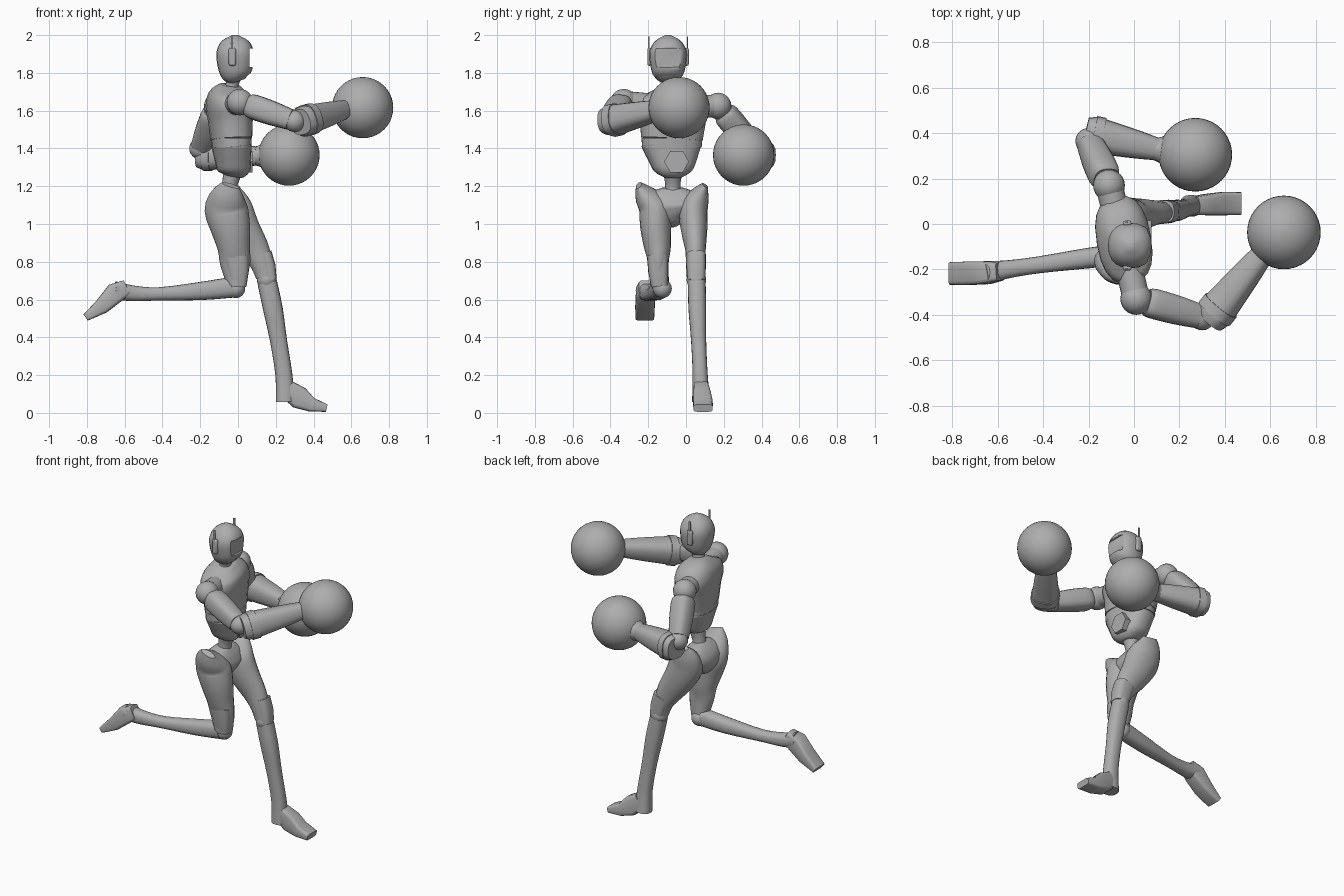
import bpy, bmesh, math
from mathutils import Vector

cube = bpy.data.objects.get("Cube")
if cube:
    bpy.data.objects.remove(cube, do_unlink=True)

grey = bpy.data.materials.new("matte grey")
grey.use_nodes = True
tone = (0.42, 0.42, 0.42, 1)
grey.diffuse_color = tone
grey.node_tree.nodes["Principled BSDF"].inputs["Base Color"].default_value = tone

SIDE = Vector((0, 1, 0))
SHOULDER_LINE = Vector((-0.17, 0.98, 0))


def finish(obj, name, angle=40):
    obj.name = name
    obj.data.materials.clear()
    obj.data.materials.append(grey)
    bpy.ops.object.select_all(action="DESELECT")
    obj.select_set(True)
    bpy.context.view_layer.objects.active = obj
    bpy.ops.object.shade_smooth_by_angle(angle=math.radians(angle))
    return obj


def spline(p0, p1, p2, p3, t):
    return 0.5 * (2 * p1 + (p2 - p0) * t + (2 * p0 - 5 * p1 + 4 * p2 - p3) * t * t
                  + (3 * p1 - p0 - 3 * p2 + p3) * t ** 3)


def loft(name, rings, side=SIDE, power=2, steps=3, sides=20):
    """Skin superelliptic rings: centre, half width along side, half depth."""
    rows = [Vector(r) for r in rings]
    ends = [rows[0]] + rows + [rows[-1]]
    path = []
    for i in range(len(rows) - 1):
        path += [spline(*ends[i:i + 4], k / steps) for k in range(steps)]
    path.append(rows[-1])
    bm = bmesh.new()
    loops = []
    for i, row in enumerate(path):
        before, after = path[max(i - 1, 0)], path[min(i + 1, len(path) - 1)]
        tangent = (Vector(after[:3]) - Vector(before[:3])).normalized()
        across = (side - tangent * side.dot(tangent)).normalized()
        depth = tangent.cross(across)
        loop = []
        for k in range(sides):
            a = math.tau * k / sides
            c, s = math.cos(a), math.sin(a)
            u = math.copysign(abs(c) ** (2 / power), c) * row[3]
            v = math.copysign(abs(s) ** (2 / power), s) * row[4]
            loop.append(bm.verts.new(Vector(row[:3]) + across * u + depth * v))
        loops.append(loop)
    for a, b in zip(loops, loops[1:]):
        for k in range(sides):
            n = (k + 1) % sides
            bm.faces.new((a[k], a[n], b[n], b[k]))
    bm.faces.new(loops[0])
    bm.faces.new(loops[-1])
    bmesh.ops.recalc_face_normals(bm, faces=bm.faces)
    mesh = bpy.data.meshes.new(name)
    bm.to_mesh(mesh)
    bm.free()
    obj = bpy.data.objects.new(name, mesh)
    bpy.context.collection.objects.link(obj)
    return finish(obj, name)


def ball(name, centre, radius, segments=24):
    bpy.ops.mesh.primitive_uv_sphere_add(segments=segments, ring_count=segments // 2,
                                         radius=radius, location=centre)
    return finish(bpy.context.object, name)


def box(name, centre, size, bevel=0):
    bpy.ops.mesh.primitive_cube_add(size=1, location=centre)
    obj = bpy.context.object
    obj.scale = size
    bpy.ops.object.transform_apply(location=False, rotation=False)
    if bevel:
        mod = obj.modifiers.new("bevel", "BEVEL")
        mod.width, mod.segments = bevel, 2
    return finish(obj, name)


# Head with a recessed visor
head = loft("head", [(0, -.095, 1.755, .04, .04), (-.01, -.095, 1.79, .08, .08),
                     (-.015, -.095, 1.86, .097, .097), (-.015, -.095, 1.92, .097, .097),
                     (-.015, -.095, 1.97, .067, .07), (-.015, -.095, 2, .015, .015)], power=2.3)
cutter = box("visor_cutter", (.11, -.095, 1.88), (.1, .15, .1))
cutter.hide_render = True
cut = head.modifiers.new("visor", "BOOLEAN")
cut.operation, cut.object, cut.solver = "DIFFERENCE", cutter, "EXACT"
bpy.context.view_layer.objects.active = head
bpy.ops.object.modifier_apply(modifier=cut.name)
bpy.data.objects.remove(cutter, do_unlink=True)

# Ear pods and aerials
for label, s in (("left", 1), ("right", -1)):
    y = -.095 + s * .098
    box(label + "_ear", (-.03, y, 1.885), (.038, .024, .095), .01)
    box(label + "_aerial", (-.032, y + s * .004, 1.95), (.012, .006, .085))

loft("neck", [(-.04, -.08, 1.69, .05, .045), (-.03, -.085, 1.74, .037, .034),
              (-.02, -.09, 1.79, .05, .045)])

# Torso: chest shell, abdomen, belly plate and spine
loft("chest", [(-.035, -.075, 1.45, .165, .105), (-.04, -.07, 1.55, .178, .113),
               (-.045, -.07, 1.63, .195, .12), (-.045, -.07, 1.69, .16, .105),
               (-.04, -.075, 1.735, .06, .055)], SHOULDER_LINE, 2.5)
loft("waist_band", [(-.035, -.075, 1.405, .16, .1), (-.035, -.075, 1.455, .162, .102)],
     SHOULDER_LINE, 2.5, 1)
loft("abdomen", [(-.025, -.07, 1.25, .05, .045), (-.022, -.07, 1.28, .1, .082),
                 (-.027, -.07, 1.34, .13, .092), (-.035, -.075, 1.42, .162, .102)],
     SHOULDER_LINE, 2.5)
bpy.ops.mesh.primitive_cylinder_add(vertices=6, radius=.066, depth=.04,
                                    location=(.058, -.05, 1.33), rotation=(0, math.pi / 2, 0))
finish(bpy.context.object, "belly_plate")
loft("spine", [(-.05, -.07, 1.14, .05, .05), (-.045, -.07, 1.2, .04, .04),
               (-.03, -.07, 1.27, .05, .05)])

# Pelvis bridging both hips
loft("pelvis", [(-.05, -.07, 1.19, .06, .04), (-.055, -.07, 1.15, .15, .075),
                (-.06, -.07, 1.09, .14, .1), (-.05, -.065, 1.03, .08, .075),
                (-.04, -.055, 1, .03, .04)], power=2.4)

# Right leg: driving thigh and trailing shin
loft("right_thigh", [(-.04, -.25, 1.205, .018, .05), (-.055, -.215, 1.15, .06, .09),
                     (-.062, -.165, 1.08, .085, .115), (-.04, -.16, .98, .082, .105),
                     (-.022, -.15, .87, .07, .085), (-.015, -.145, .79, .053, .08),
                     (-.01, -.14, .68, .05, .05)])
loft("right_knee_guard", [(-.01, -.15, .83, .057, .07), (0, -.147, .75, .053, .058),
                          (0, -.14, .67, .045, .045)], power=3, steps=1)
ball("right_knee", (-.012, -.125, .658), .05)
loft("right_shin", [(-.03, -.13, .665, .047, .055), (-.2, -.15, .645, .045, .048),
                    (-.42, -.18, .63, .037, .035), (-.56, -.2, .633, .04, .042),
                    (-.655, -.215, .65, .052, .047)], power=2.4)
loft("right_foot", [(-.59, -.21, .665, .04, .04), (-.65, -.215, .635, .05, .055),
                    (-.72, -.217, .565, .052, .042), (-.806, -.218, .505, .05, .02)],
     power=5, steps=1)

# Left leg: planted leg
loft("left_thigh", [(-.04, .1, 1.205, .018, .05), (-.045, .07, 1.15, .055, .09),
                    (-.03, .04, 1.07, .075, .11), (.02, .043, .97, .07, .098),
                    (.085, .05, .87, .055, .08), (.125, .05, .79, .05, .06),
                    (.145, .05, .72, .047, .05)])
loft("left_knee_guard", [(.12, .055, .84, .05, .06), (.145, .055, .77, .05, .055),
                         (.16, .055, .7, .047, .046)], power=3, steps=1)
ball("left_knee", (.152, .055, .705), .052)
loft("left_shin", [(.155, .057, .69, .047, .052), (.185, .06, .55, .047, .052),
                   (.215, .067, .38, .04, .045), (.243, .075, .2, .04, .045),
                   (.25, .08, .06, .048, .05)], power=2.4)
loft("left_foot", [(.26, .08, .125, .04, .05), (.325, .085, .08, .047, .06),
                   (.39, .09, .043, .052, .038), (.47, .09, .025, .05, .02)],
     power=5, steps=1)

# Arms: shoulder, upper arm, elbow, flared forearm, round glove
arms = {
    "right": ((.01, -.33, 1.645), (.3, -.41, 1.545), (.35, -.4, 1.545), (.56, -.14, 1.605),
              (.66, -.037, 1.616)),
    "left": ((-.11, .17, 1.625), (-.2, .365, 1.4), (-.185, .395, 1.365), (.1, .33, 1.36),
             (.27, .305, 1.365)),
}
for label, joints in arms.items():
    shoulder, elbow, cuff, wrist, glove = map(Vector, joints)

    def station(a, b, t, width, depth):
        return (*a.lerp(b, t), width, depth)

    ball(label + "_shoulder", shoulder, .07)
    loft(label + "_shoulder_joint", [station(shoulder, Vector((-.05, -.07, 1.62)), t, .06, .06)
                                     for t in (0, .5)])
    loft(label + "_upper_arm", [station(shoulder, elbow, t, r, r) for t, r in
                                ((.15, .055), (.25, .066), (.6, .064), (.93, .055))], power=2.8)
    ball(label + "_elbow", elbow, .058)
    loft(label + "_forearm", [station(cuff, wrist, t, r, r) for t, r in
                              ((-.1, .068), (.05, .08), (.3, .074), (.7, .062), (1, .05))],
         power=2.6)
    loft(label + "_forearm_band", [station(cuff, wrist, t, .084, .084) for t in (.02, .16)],
         power=2.6, steps=1)
    loft(label + "_wrist_flare", [station(wrist, glove, t, r, r) for t, r in
                                  ((-.1, .05), (.1, .058), (.4, .1))])
    ball(label + "_glove", glove, .162, 40)
